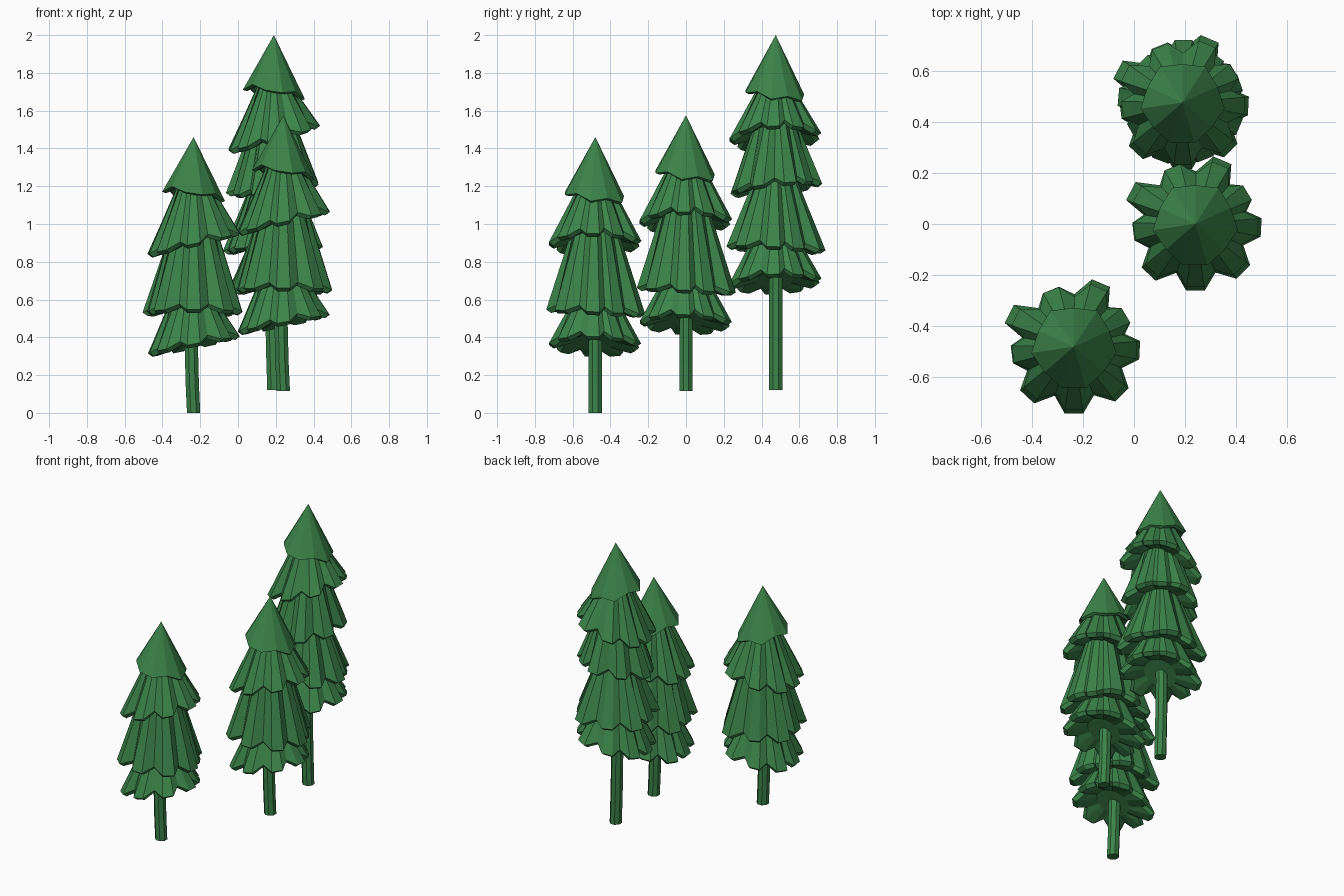
import bpy, bmesh
from math import sin, cos, radians

if "Cube" in bpy.data.objects:
    bpy.data.objects.remove(bpy.data.objects["Cube"])

green = bpy.data.materials.new("pine green")
green.diffuse_color = (0.045, 0.23, 0.068, 1)
green.use_nodes = True
green.node_tree.nodes["Principled BSDF"].inputs["Base Color"].default_value = green.diffuse_color

# nine irregular lobes shared by all tiers: direction in degrees, relative reach
LOBES = [(-3, 1.0), (31, 0.92), (67, 1.05), (112, 0.93), (153, 1.1),
         (187, 0.95), (227, 1.04), (270, 1.01), (315, 1.03)]


def loft(name, rings, origin):
    """Skin a list of closed rings; a one-point ring is a tip. Open ends are capped."""
    bm = bmesh.new()
    vs = [[bm.verts.new(p) for p in r] for r in rings]
    for a, b in zip(vs, vs[1:]):
        for i in range(len(b)):
            j = (i + 1) % len(b)
            if len(a) == 1:
                bm.faces.new((a[0], b[i], b[j]))
            else:
                bm.faces.new((a[i], b[i], b[j], a[j]))
    for end in (vs[0], vs[-1]):
        if len(end) > 2:
            bm.faces.new(end)
    bmesh.ops.recalc_face_normals(bm, faces=bm.faces)
    me = bpy.data.meshes.new(name)
    bm.to_mesh(me)
    bm.free()
    me.materials.append(green)
    ob = bpy.data.objects.new(name, me)
    ob.location = origin
    bpy.context.collection.objects.link(ob)


def ring(pattern, r, z, tilt=(0, 0), x=0):
    """Ring of points from (angle, reach, lift) triples, tilted along x and y."""
    return [(x + r * k * cos(a), r * k * sin(a), z + h + tilt[0] * cos(a) + tilt[1] * sin(a))
            for a, k, h in pattern]


def lobed(rot, half, notch, lift, spread):
    """Square-ended lobes with one notch between neighbours."""
    pat = []
    for i, (d, k) in enumerate(LOBES):
        k = 1 + (k - 1) * spread
        nxt = LOBES[(i + 1) % 9][0] + (360 if i == 8 else 0)
        pat += [(radians(rot + d - half), k, 0), (radians(rot + d + half), k, 0),
                (radians(rot + (d + nxt) / 2), notch, lift)]
    return pat


def plain(pat):
    return [(a, 1, 0) for a, k, h in pat]


def skirt(name, origin, top_z, top_r, rim_z, rim_r, rot, tilt, spread):
    """Drooping tier with a hollow underside."""
    pat = lobed(rot, 8, 0.79, 0.03, spread)
    loft(name, [ring(plain(pat), top_r, top_z),
                ring(pat, rim_r, rim_z, tilt),
                ring(pat, rim_r * 0.9, rim_z - 0.018, tilt),
                ring(plain(pat), rim_r * 0.4, rim_z + 0.02, tilt)], origin)


def crown(name, origin, apex_z, rim_z, r):
    """Pointed eleven-sided top tier, hollow below."""
    pat = [(radians(270 + 360 * (i + 0.5) / 11), 1 + 0.05 * (-1) ** i, -0.012 * (-1) ** i)
           for i in range(11)]
    tilt = (-0.025, -0.02)
    loft(name, [[(0, 0, apex_z)], ring(pat, r, rim_z, tilt),
                ring(pat, r * 0.88, rim_z - 0.008, tilt),
                ring(plain(pat), r * 0.45, rim_z + 0.02, tilt)], origin)


def trunk(name, origin, height):
    """Eight-sided trunk, bowed slightly towards -x."""
    pat = [(radians(22.5 + 45 * i), 1, 0) for i in range(8)]
    path = [(0, 0), (-0.007, 0.3), (-0.012, 0.7), (-0.01, 1)]
    loft(name, [ring(pat, 0.038, t * height, x=x) for x, t in path], origin)


def tree(name, origin, trunk_h, apex, tiers):
    trunk(name + "_trunk", origin, trunk_h)
    crown(name + "_crown", origin, *apex)
    for i, t in enumerate(tiers):
        skirt(f"{name}_skirt_{i + 1}", origin, *t)


# tiers: top z, top radius, rim z, rim radius, rotation, tilt, unevenness
small = [(1.24, 0.07, 0.895, 0.248, 0, (0.055, 0.0), 0.4),
         (1.00, 0.115, 0.535, 0.26, 0, (0.0, -0.012), 1),
         (0.58, 0.13, 0.36, 0.246, 0, (0.045, -0.005), 0.4)]
tall = [(1.64, 0.075, 1.335, 0.245, 0, (0.065, 0.01), 0.4),
        (1.41, 0.115, 1.07, 0.24, 22, (0.025, 0.025), 0.6),
        (1.19, 0.085, 0.75, 0.26, 0, (0.01, -0.012), 1),
        (0.81, 0.12, 0.57, 0.246, 0, (0.045, 0.01), 0.4)]

tree("front_tree", (-0.235, -0.48, 0), 0.5, (1.46, 1.155, 0.16), small)
tree("middle_tree", (0.24, 0.0, 0.115), 0.5, (1.46, 1.155, 0.16), small)
tree("back_tree", (0.19, 0.475, 0.12), 0.75, (1.88, 1.575, 0.158), tall)
